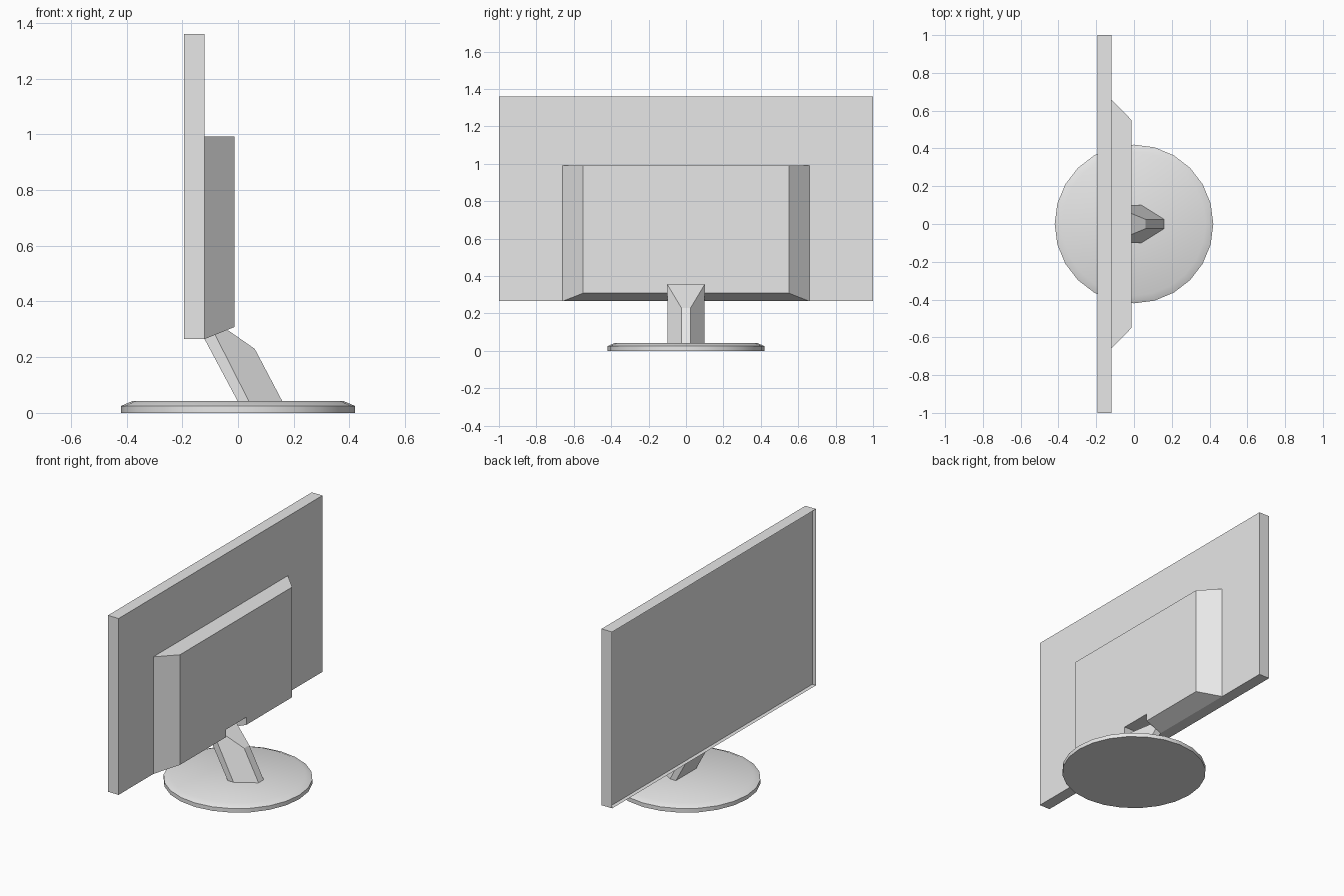
import bpy, bmesh, math

cube = bpy.data.objects.get("Cube")
if cube:
    bpy.data.objects.remove(cube, do_unlink=True)

# Single material
grey = bpy.data.materials.new("light_grey")
grey.use_nodes = True
grey.diffuse_color = (0.8, 0.8, 0.8, 1)
grey.node_tree.nodes["Principled BSDF"].inputs["Base Color"].default_value = (0.8, 0.8, 0.8, 1)


def finish(name, bm):
    """Turn a bmesh into a named, coloured object."""
    bmesh.ops.recalc_face_normals(bm, faces=bm.faces[:])
    mesh = bpy.data.meshes.new(name)
    bm.to_mesh(mesh)
    bm.free()
    mesh.materials.append(grey)
    obj = bpy.data.objects.new(name, mesh)
    bpy.context.collection.objects.link(obj)
    return obj


def loft(bm, first, second):
    """Solid between two loops with the same number of points."""
    a = [bm.verts.new(p) for p in first]
    b = [bm.verts.new(p) for p in second]
    n = len(a)
    for i in range(n):
        j = (i + 1) % n
        bm.faces.new((a[i], a[j], b[j], b[i]))
    return bm.faces.new(a), bm.faces.new(b)


def rect(x, half, low, high):
    """Upright rectangle in the plane at x."""
    return [(x, -half, low), (x, half, low), (x, half, high), (x, -half, high)]


# Display panel with recessed screen
bm = bmesh.new()
screen, _ = loft(bm, rect(-0.193, 1, 0.265, 1.36), rect(-0.12, 1, 0.265, 1.36))
bmesh.ops.inset_region(bm, faces=[screen], thickness=0.06)
pushed = bmesh.ops.extrude_face_region(bm, geom=[screen])
verts = [g for g in pushed["geom"] if isinstance(g, bmesh.types.BMVert)]
bmesh.ops.translate(bm, verts=verts, vec=(0.025, 0, 0))
if screen.is_valid:
    bmesh.ops.delete(bm, geom=[screen], context='FACES_ONLY')
finish("display_panel", bm)

# Tapered rear housing, notched for the stand
bm = bmesh.new()
loft(bm, rect(-0.12, 0.66, 0.265, 0.992), rect(-0.013, 0.55, 0.308, 0.992))
housing = finish("rear_housing", bm)

bm = bmesh.new()
loft(bm, rect(-0.15, 0.1, 0.2, 0.355), rect(0.05, 0.1, 0.2, 0.355))
cutter = finish("notch_cutter", bm)
cutter.hide_render = True
cut = housing.modifiers.new("notch", 'BOOLEAN')
cut.operation = 'DIFFERENCE'
cut.solver = 'EXACT'
cut.object = cutter
bpy.context.view_layer.objects.active = housing
bpy.ops.object.modifier_apply(modifier=cut.name)
bpy.data.objects.remove(cutter, do_unlink=True)

# Leaning stand neck: wide at the front, chamfered to a narrow spine
profile = [(0, 0.1, 0.04), (0.04, 0.1, 0.04), (0.16, 0.025, 0.04),
           (0.06, 0.025, 0.23), (-0.12, 0.1, 0.355), (-0.12, 0.1, 0.265)]
bm = bmesh.new()
left = [bm.verts.new(p) for p in profile]
right = [bm.verts.new((x, -y, z)) for x, y, z in profile]
for side in (left, right):
    a, b, c, d, e, f = side
    bm.faces.new((a, b, e, f))
    bm.faces.new((b, c, d, e))
for i, j in ((2, 3), (3, 4), (4, 5), (5, 0)):
    bm.faces.new((left[i], left[j], right[j], right[i]))
bm.faces.new(left[:3] + right[2::-1])
finish("stand_neck", bm)


# Round base with sloped rim
def ring(radius, z, sides=24):
    return [(radius * math.cos(math.tau * i / sides),
             radius * math.sin(math.tau * i / sides), z) for i in range(sides)]


bm = bmesh.new()
loops = [[bm.verts.new(p) for p in ring(r, z)]
         for r, z in ((0.42, 0), (0.42, 0.025), (0.38, 0.042))]
for low, high in zip(loops, loops[1:]):
    for i in range(len(low)):
        j = (i + 1) % len(low)
        bm.faces.new((low[i], low[j], high[j], high[i]))
bm.faces.new(loops[0])
bm.faces.new(loops[-1])
base = finish("round_base", bm)
bpy.ops.object.select_all(action='DESELECT')
base.select_set(True)
bpy.context.view_layer.objects.active = base
bpy.ops.object.shade_smooth_by_angle(angle=math.radians(30))
